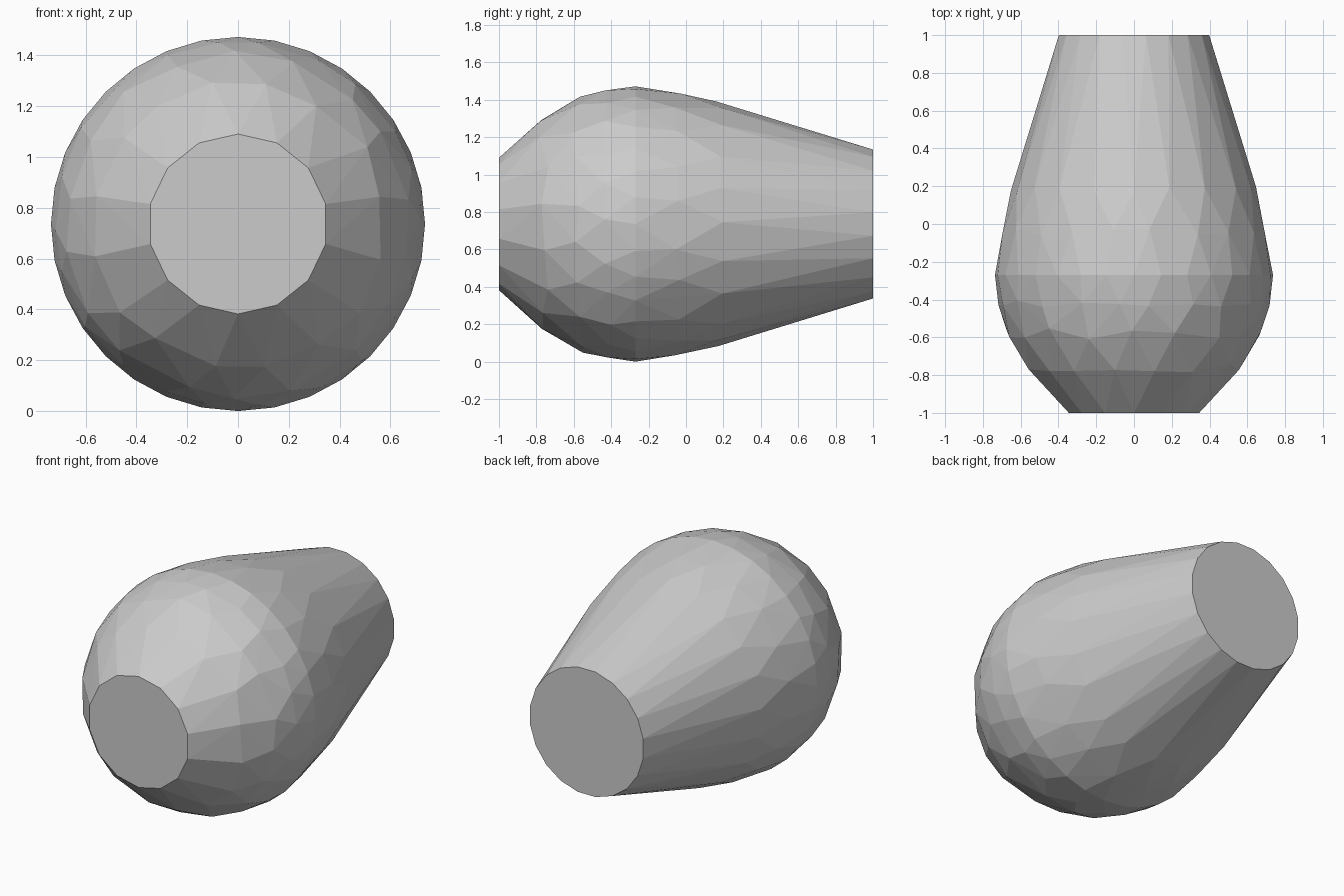
import bpy, bmesh, math, random

cube = bpy.data.objects.get("Cube")
if cube:
    bpy.data.objects.remove(cube)

random.seed(4)
AXIS_Z = 0.736

grey = bpy.data.materials.new("plain grey")
grey.use_nodes = True
colour = (0.6, 0.6, 0.6, 1)
grey.diffuse_color = colour
grey.node_tree.nodes["Principled BSDF"].inputs["Base Color"].default_value = colour

# Profile rings along the body: y, radius, sides, irregularity
rings = [
    (-1.0, 0.354, 14, 0.0),
    (-0.76, 0.575, 16, 0.03),
    (-0.58, 0.673, 18, 0.03),
    (-0.42, 0.718, 22, 0.02),
    (-0.27, 0.736, 32, 0.0),
    (-0.04, 0.702, 20, 0.02),
    (0.18, 0.651, 20, 0.02),
    (1.0, 0.403, 20, 0.0),
]


def radius_at(y):
    for (y0, r0, *_), (y1, r1, *_) in zip(rings, rings[1:]):
        if y <= y1:
            t = (y - y0) / (y1 - y0)
            bulge = 0.012 * 4 * t * (1 - t) if y < 0 else 0
            return r0 + (r1 - r0) * t + bulge
    return rings[-1][1]


# Faceted bulb: a hull wrapped over the staggered rings
bm = bmesh.new()
for row, (y, r, sides, wobble) in enumerate(rings):
    for i in range(sides):
        a = 2 * math.pi * (i + 0.5 * (row % 2)) / sides
        a += random.uniform(-2, 2) * wobble
        py = y + random.uniform(-1, 1) * wobble
        pr = radius_at(py) if wobble else r
        bm.verts.new((pr * math.sin(a), py, AXIS_Z + pr * math.cos(a)))
hull = bmesh.ops.convex_hull(bm, input=bm.verts)
loose = [g for g in hull["geom_interior"] if isinstance(g, bmesh.types.BMVert)]
bmesh.ops.delete(bm, geom=loose, context='VERTS')

# Merge coplanar triangles so both ends become flat discs
bmesh.ops.dissolve_limit(bm, angle_limit=math.radians(1), verts=bm.verts, edges=bm.edges)
bmesh.ops.recalc_face_normals(bm, faces=bm.faces)

mesh = bpy.data.meshes.new("bulb_body")
bm.to_mesh(mesh)
bm.free()
mesh.materials.append(grey)
body = bpy.data.objects.new("bulb_body", mesh)
bpy.context.collection.objects.link(body)
